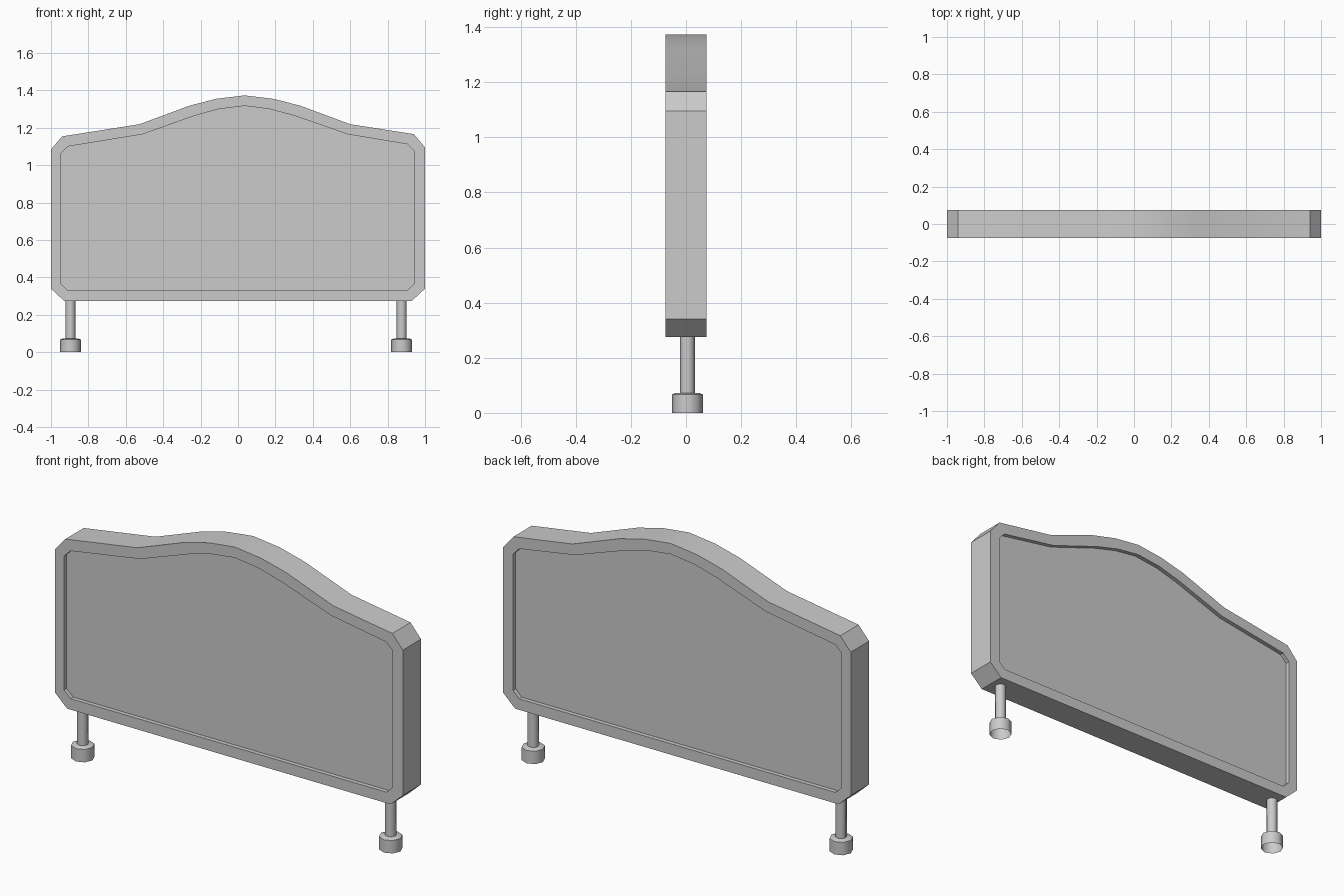
import bpy, bmesh, math

if "Cube" in bpy.data.objects:
    bpy.data.objects.remove(bpy.data.objects["Cube"])


def make_object(name, bm, angle):
    bmesh.ops.recalc_face_normals(bm, faces=bm.faces)
    mesh = bpy.data.meshes.new(name)
    bm.to_mesh(mesh)
    bm.free()
    ob = bpy.data.objects.new(name, mesh)
    bpy.context.collection.objects.link(ob)
    bpy.ops.object.select_all(action='DESELECT')
    ob.select_set(True)
    bpy.context.view_layer.objects.active = ob
    bpy.ops.object.shade_smooth_by_angle(angle=math.radians(angle))
    return ob


def skin(bm, rings):
    """Join consecutive closed rings of points with quads."""
    rings = [[bm.verts.new(p) for p in ring] for ring in rings]
    n = len(rings[0])
    for a, b in zip(rings, rings[1:]):
        for i in range(n):
            j = (i + 1) % n
            bm.faces.new((a[i], a[j], b[j], b[i]))
    return rings


# Panel: arched outline with a recessed field on the front and back
OUTER = [(-1, .34), (-.93, .275), (.93, .275), (1, .34), (1, 1.095),
         (.94, 1.166), (.60, 1.219), (.33, 1.319), (.187, 1.355), (.035, 1.373),
         (-.115, 1.355), (-.257, 1.319), (-.527, 1.219), (-.94, 1.154), (-1, 1.085)]
INNER = [(-.948, .367), (-.911, .332), (.907, .332), (.942, .367), (.942, 1.075),
         (.907, 1.112), (.587, 1.165), (.303, 1.264), (.169, 1.30), (.035, 1.317),
         (-.103, 1.30), (-.233, 1.264), (-.511, 1.165), (-.911, 1.10), (-.948, 1.063)]
HALF, RECESS = .075, .022

bm = bmesh.new()
layers = [(INNER, RECESS - HALF), (INNER, -HALF), (OUTER, -HALF),
          (OUTER, HALF), (INNER, HALF), (INNER, HALF - RECESS)]
rings = skin(bm, [[(x, y, z) for x, z in outline] for outline, y in layers])
bm.faces.new(rings[0])
bm.faces.new(rings[-1])
make_object("arched_panel", bm, 25)


def turned(name, x, profile, sides, cap_top):
    """Upright turned part from (radius, z) pairs, open underneath."""
    bm = bmesh.new()
    steps = [math.tau * i / sides for i in range(sides)]
    rings = skin(bm, [[(x + r * math.cos(a), .005 + r * math.sin(a), z) for a in steps]
                      for r, z in profile])
    if cap_top:
        bm.faces.new(rings[-1])
    make_object(name, bm, 50)


# Legs with hollow round feet
for side, x in (("left", -.896), ("right", .875)):
    turned(side + "_leg", x, [(.027, .07), (.027, .29)], 8, False)
    turned(side + "_foot", x, [(.056, 0), (.056, .067), (.042, .073)], 8, True)
